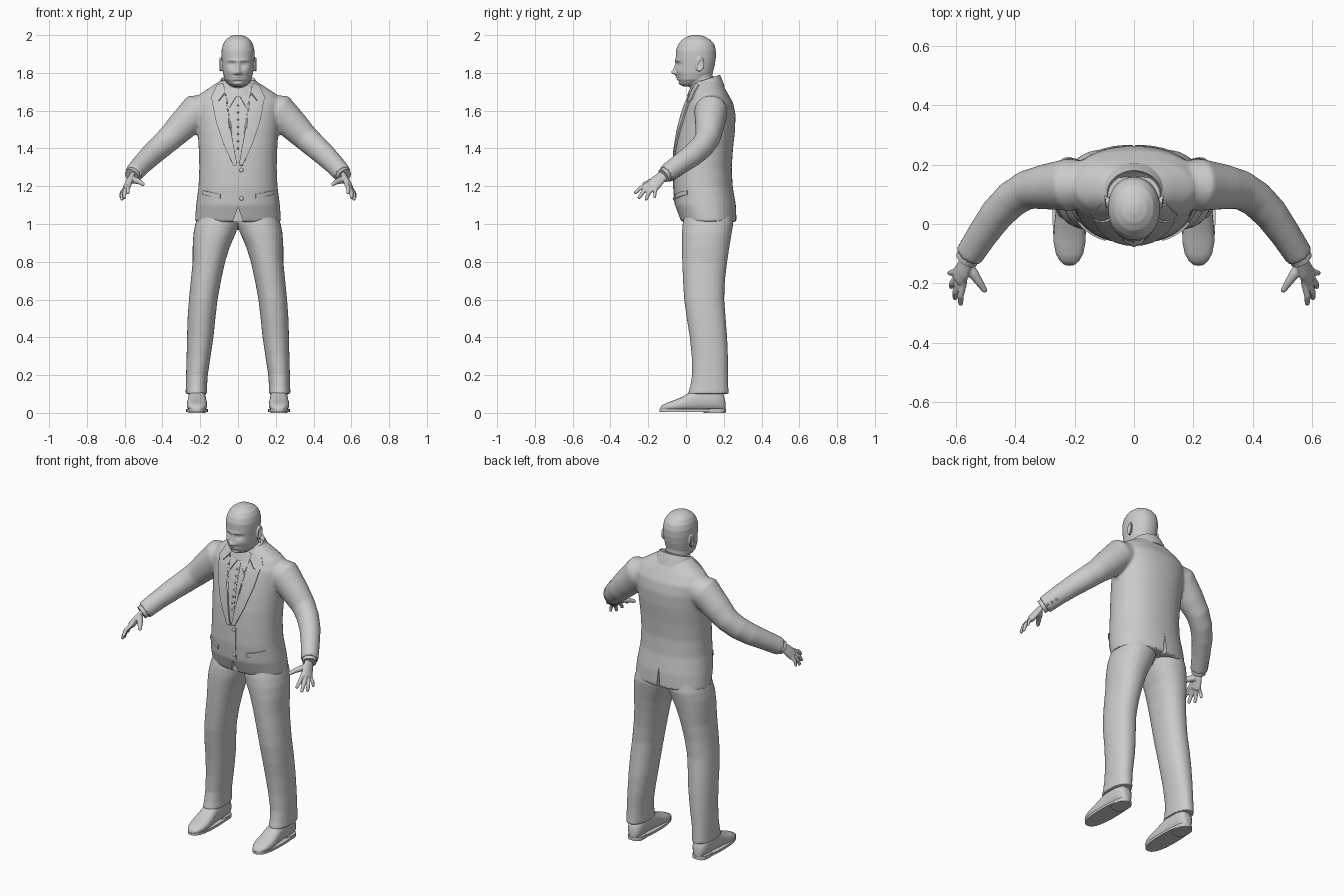
import bpy, bmesh, math
from mathutils import Vector as V
from mathutils.bvhtree import BVHTree

cube = bpy.data.objects.get("Cube")
if cube:
    bpy.data.objects.remove(cube)

grey = bpy.data.materials.new("plain grey")
grey.use_nodes = True
grey.diffuse_color = (0.6, 0.6, 0.6, 1)
grey.node_tree.nodes["Principled BSDF"].inputs["Base Color"].default_value = (0.6, 0.6, 0.6, 1)


def loft(bm, sections, n=32, p=2.0):
    """Skin closed superellipse sections (centre, u axis, v axis) and cap both ends."""
    rings = []
    for c, u, v in sections:
        ring = []
        for i in range(n):
            a = math.tau * i / n
            ca, sa = math.cos(a), math.sin(a)
            x = math.copysign(abs(ca) ** (2 / p), ca)
            y = math.copysign(abs(sa) ** (2 / p), sa)
            ring.append(bm.verts.new(V(c) + V(u) * x + V(v) * y))
        rings.append(ring)
    for a, b in zip(rings, rings[1:]):
        for i in range(n):
            j = (i + 1) % n
            bm.faces.new((a[i], a[j], b[j], b[i]))
    bm.faces.new(rings[0])
    bm.faces.new(rings[-1])


def tube(bm, path, radii, flat=1.0, ref=(0, 0, 1), n=20):
    pts = [V(q) for q in path]
    secs = []
    for i, q in enumerate(pts):
        t = (pts[min(i + 1, len(pts) - 1)] - pts[max(i - 1, 0)]).normalized()
        u = t.cross(V(ref)).normalized()
        secs.append((q, u * radii[i], u.cross(t) * radii[i] * flat))
    loft(bm, secs, n)


def levels(rows):
    """Rows of z, x centre, half width, front y, back y become level sections."""
    return [((x, (f + b) / 2, z), (w, 0, 0), (0, (b - f) / 2, 0)) for z, x, w, f, b in rows]


def ball(bm, c, size, seg=12):
    made = bmesh.ops.create_uvsphere(bm, u_segments=seg, v_segments=seg // 2 + 2, radius=1)["verts"]
    for v in made:
        v.co = V(c) + V(a * b for a, b in zip(v.co, size))


def finish(bm, name, voxel=0, smooth=0, cutters=(), thick=0, angle=40):
    bmesh.ops.recalc_face_normals(bm, faces=bm.faces)
    me = bpy.data.meshes.new(name)
    bm.to_mesh(me)
    bm.free()
    ob = bpy.data.objects.new(name, me)
    bpy.context.collection.objects.link(ob)
    if voxel:
        m = ob.modifiers.new("blend", "REMESH")
        m.mode, m.voxel_size = "VOXEL", voxel
    if smooth:
        m = ob.modifiers.new("soften", "SMOOTH")
        m.factor, m.iterations = 0.5, smooth
    for c in cutters:
        m = ob.modifiers.new("cut", "BOOLEAN")
        m.operation, m.object, m.solver = "DIFFERENCE", c, "EXACT"
    if thick:
        m = ob.modifiers.new("thickness", "SOLIDIFY")
        m.thickness, m.offset = thick, 0
    bpy.ops.object.select_all(action="DESELECT")
    ob.select_set(True)
    bpy.context.view_layer.objects.active = ob
    bpy.ops.object.convert(target="MESH")
    ob.data.materials.clear()
    ob.data.materials.append(grey)
    bpy.ops.object.shade_smooth_by_angle(angle=math.radians(angle))
    return ob


def wedge(name, half, z0, z1, y0, y1):
    bm = bmesh.new()
    f = bm.faces.new([bm.verts.new(q) for q in ((-half, y0, z0), (half, y0, z0), (0, y0, z1))])
    new = bmesh.ops.extrude_face_region(bm, geom=[f])["geom"]
    bmesh.ops.translate(bm, verts=[g for g in new if isinstance(g, bmesh.types.BMVert)], vec=(0, y1 - y0, 0))
    ob = finish(bm, name)
    ob.hide_render = True
    return ob


# Jacket: torso and sleeves blended, with back vent and front hem opening
vent = wedge("vent_cutter", 0.013, 0.99, 1.13, 0.235, 0.4)
gap = wedge("hem_cutter", 0.035, 0.99, 1.09, -0.2, -0.015)
bm = bmesh.new()
loft(bm, levels([
    (1.01, 0, .228, -.025, .268), (1.10, 0, .222, -.058, .264), (1.2, 0, .209, -.066, .247),
    (1.3, 0, .205, -.063, .242), (1.4, 0, .208, -.056, .249), (1.5, 0, .214, -.04, .26),
    (1.58, 0, .222, -.02, .262), (1.64, 0, .23, .0, .25), (1.69, 0, .2, .025, .222),
    (1.735, 0, .13, .04, .195), (1.76, 0, .09, .05, .175)]), 48, 2.2)
for s in (1, -1):
    tube(bm, [(s * x, y, z) for x, y, z in (
        (.14, .135, 1.61), (.22, .132, 1.597), (.3, .125, 1.515), (.36, .115, 1.455),
        (.41, .085, 1.41), (.46, .035, 1.365), (.51, -.035, 1.315), (.555, -.105, 1.265))],
        (.075, .088, .076, .066, .062, .058, .052, .048), 1.05, n=28)
jacket = finish(bm, "jacket", 0.009, 4, (vent, gap))
for c in (vent, gap):
    bpy.data.objects.remove(c)
tree = BVHTree.FromPolygons([v.co for v in jacket.data.vertices], [p.vertices for p in jacket.data.polygons])


def front(x, z):
    hit = tree.ray_cast(V((x, -1, z)), V((0, 1, 0)))[0]
    return hit or tree.find_nearest(V((x, 0, z)))[0]


def plate(name, outline, lift=0.003, thick=0.006):
    """Cloth panel drawn as an x, z outline and laid on the jacket front."""
    bm = bmesh.new()
    bm.faces.new([bm.verts.new((x, 0, z)) for x, z in outline])
    bmesh.ops.triangulate(bm, faces=bm.faces)
    for axis in (V((1, 0, 0)), V((0, 0, 1))):
        for k in range(-20, 180):
            d = k * 0.0125
            side = [v.co.dot(axis) for v in bm.verts]
            if min(side) < d < max(side):
                bmesh.ops.bisect_plane(bm, geom=bm.verts[:] + bm.edges[:] + bm.faces[:],
                                       plane_co=axis * d, plane_no=axis)
    for v in bm.verts:
        v.co.y = front(v.co.x, v.co.z).y - lift
    return finish(bm, name, thick=thick)


# Lapels, collar leaves, shirt collar points and pocket flaps
panels = {
    "lapel": [(.004, 1.31), (.035, 1.48), (.056, 1.6), (.066, 1.69), (.1, 1.65), (.135, 1.645),
              (.118, 1.55), (.075, 1.42), (.025, 1.31)],
    "collar_leaf": [(.066, 1.7), (.08, 1.745), (.11, 1.735), (.145, 1.665), (.125, 1.635), (.098, 1.658)],
    "shirt_collar": [(.004, 1.685), (.045, 1.615), (.062, 1.66), (.064, 1.72), (.04, 1.73)],
    "pocket_flap": [(.095, 1.135), (.095, 1.158), (.185, 1.178), (.188, 1.155)],
}
for side, s in (("left", 1), ("right", -1)):
    for part, outline in panels.items():
        plate(side + "_" + part, [(s * x, z) for x, z in outline],
              0.007 if part == "lapel" else 0.004, 0.009 if part == "lapel" else 0.007)
plate("shirt_placket", [(-.013, 1.36), (.013, 1.36), (.013, 1.67), (-.013, 1.67)], 0.001, 0.004)
plate("front_overlap", [(-.012, 1.32), (-.006, 1.1), (.03, 1.1), (.03, 1.32)], 0.001, 0.004)

# Buttons
bm = bmesh.new()
for x, z, r in [(.018, 1.285, .011), (.018, 1.135, .011)] + [(0, 1.4 + .038 * i, .005) for i in range(7)]:
    ball(bm, front(x, z) - V((0, .003, 0)), (r, .006, r))
for s in (1, -1):
    for i in range(3):
        near = tree.find_nearest(V((s * (.575 - .014 * i), -.05 + .02 * i, 1.235 + .012 * i)))[0]
        ball(bm, near, (.007, .007, .007), 8)
finish(bm, "buttons")

# Standing collars round the neck, higher at the back
for name, rows in (("jacket_collar", ((1.7, .125, .1), (1.735, .108, .088), (1.765, .09, .075), (1.74, .08, .066))),
                   ("shirt_band", ((1.68, .085, .074), (1.755, .075, .066), (1.757, .068, .059), (1.7, .066, .058)))):
    bm = bmesh.new()
    loft(bm, [((0, .105 if name == "jacket_collar" else .09, z), (w, 0, 0), (0, d, .025)) for z, w, d in rows], 40)
    finish(bm, name, angle=55)

# Trousers
bm = bmesh.new()
for s in (1, -1):
    loft(bm, levels([(z, s * (i + o) / 2, (o - i) / 2, f, b) for z, i, o, f, b in (
        (1.08, -.01, .2, .0, .24), (1.0, -.006, .226, -.018, .25), (.95, .012, .236, -.022, .242),
        (.88, .043, .24, -.022, .23), (.8, .068, .24, -.02, .218), (.7, .09, .25, -.016, .206),
        (.6, .108, .26, -.01, .202), (.5, .12, .267, .004, .21), (.4, .13, .27, .02, .218),
        (.3, .145, .272, .03, .222), (.2, .16, .275, .032, .222), (.14, .164, .276, .022, .224),
        (.1, .163, .278, .01, .226))]), 36, 2.2)
finish(bm, "trousers", 0.008, 3)

# Shoes: upper, sole and heel
for side, s in (("left", 1), ("right", -1)):
    x = s * .217
    bm = bmesh.new()
    loft(bm, [((x, y, h / 2 + .01), (w, 0, 0), (0, 0, h / 2)) for y, w, h in (
        (.208, .018, .05), (.195, .036, .1), (.15, .045, .13), (.08, .046, .13), (.03, .048, .105),
        (-.02, .053, .075), (-.06, .054, .058), (-.1, .046, .044), (-.125, .032, .032), (-.138, .014, .016))],
        28, 2.4)
    finish(bm, side + "_shoe", angle=60)
    bm = bmesh.new()
    loft(bm, [((x, .035, z), (.057, 0, 0), (0, .176, 0)) for z in (.006, .02)], 40, 2.5)
    loft(bm, [((x, .15, z), (.046, 0, 0), (0, .058, 0)) for z in (0, .022)], 32, 2.8)
    finish(bm, side + "_sole")
    bm = bmesh.new()
    for i in range(3):
        y = .035 - .017 * i
        tube(bm, [(x - .022, y, .106 - .011 * i), (x, y, .113 - .012 * i), (x + .022, y, .106 - .011 * i)],
             (.004, .004, .004), n=8)
    finish(bm, side + "_laces")

# Hands: palm, fingers and thumb blended, with a shirt cuff
for side, s in (("left", 1), ("right", -1)):
    def m(*q):
        return s * q[0], q[1], q[2]
    bm = bmesh.new()
    tube(bm, [m(.54, -.08, 1.28), m(.563, -.125, 1.253), m(.576, -.155, 1.225), m(.589, -.178, 1.198),
              m(.592, -.185, 1.19)], (.027, .029, .036, .037, .028), .5, (s, -.1, .5))
    for k, t, r in (((.574, -.203, 1.21), (.583, -.27, 1.163), .0115), ((.587, -.193, 1.197), (.602, -.25, 1.137), .012),
                    ((.596, -.177, 1.188), (.615, -.212, 1.128), .0115), ((.6, -.158, 1.188), (.622, -.165, 1.14), .01)):
        k, t = V(m(*k)), V(m(*t))
        bend = k.lerp(t, .55) + V((s * .005, -.003, .006))
        tube(bm, [k - (t - k) * .3, k, bend, t, t + (t - bend) * .1], (r, r, r * .95, r * .75, r * .3), n=12)
    tube(bm, [m(.562, -.14, 1.235), m(.54, -.168, 1.23), m(.52, -.197, 1.222), m(.502, -.224, 1.21),
              m(.499, -.229, 1.206)], (.02, .018, .0135, .01, .004), n=12)
    finish(bm, side + "_hand", 0.004, 2, angle=180)
    bm = bmesh.new()
    tube(bm, [m(.535, -.075, 1.285), m(.564, -.12, 1.255)], (.039, .039), n=28)
    finish(bm, side + "_cuff")

# Head and neck, then facial forms raised and sunk by soft bumps
bm = bmesh.new()
loft(bm, levels([
    (1.727, 0, .022, -.012, .04), (1.74, 0, .048, -.03, .08), (1.765, 0, .07, -.044, .12),
    (1.8, 0, .08, -.05, .142), (1.84, 0, .084, -.051, .152), (1.88, 0, .087, -.054, .158),
    (1.92, 0, .087, -.053, .158), (1.95, 0, .08, -.042, .15), (1.975, 0, .066, -.022, .13),
    (1.992, 0, .043, .005, .1), (2.001, 0, .015, .035, .07)]), 40, 2.15)
loft(bm, levels([(1.64, 0, .08, .03, .17), (1.7, 0, .07, .025, .155), (1.76, 0, .068, .015, .143),
                 (1.82, 0, .066, .02, .14)]), 32)
for s in (1, -1):
    loft(bm, [((s * (.08 + d), .068 + d * .5, 1.845), (s * .1 * w, w, -w * .25), (0, .006, w * 1.75))
              for d, w in ((-.01, .016), (.008, .02), (.016, .022), (.019, .017), (.011, .009))], 24)
head = finish(bm, "head", 0.0038, 4, angle=180)
bumps = [(0, 1.803, .011, .011, .022), (0, 1.83, .008, .02, .012), (.014, 1.798, .007, .006, .008),
         (.032, 1.846, .014, .008, -.012), (.032, 1.846, .010, .005, .006), (.03, 1.866, .02, .006, .005),
         (.045, 1.81, .016, .014, .006), (0, 1.777, .018, .0035, .007), (0, 1.766, .015, .004, .007),
         (0, 1.7715, .02, .002, -.004), (0, 1.755, .016, .004, -.003), (0, 1.741, .018, .008, .007)]
for v in head.data.vertices:
    if v.co.y < .03 and v.co.z > 1.73:
        for x, z, sx, sz, h in bumps:
            for c in {x, -x}:
                v.co.y -= h * math.exp(-((v.co.x - c) / sx) ** 2 / 2 - ((v.co.z - z) / sz) ** 2 / 2)
